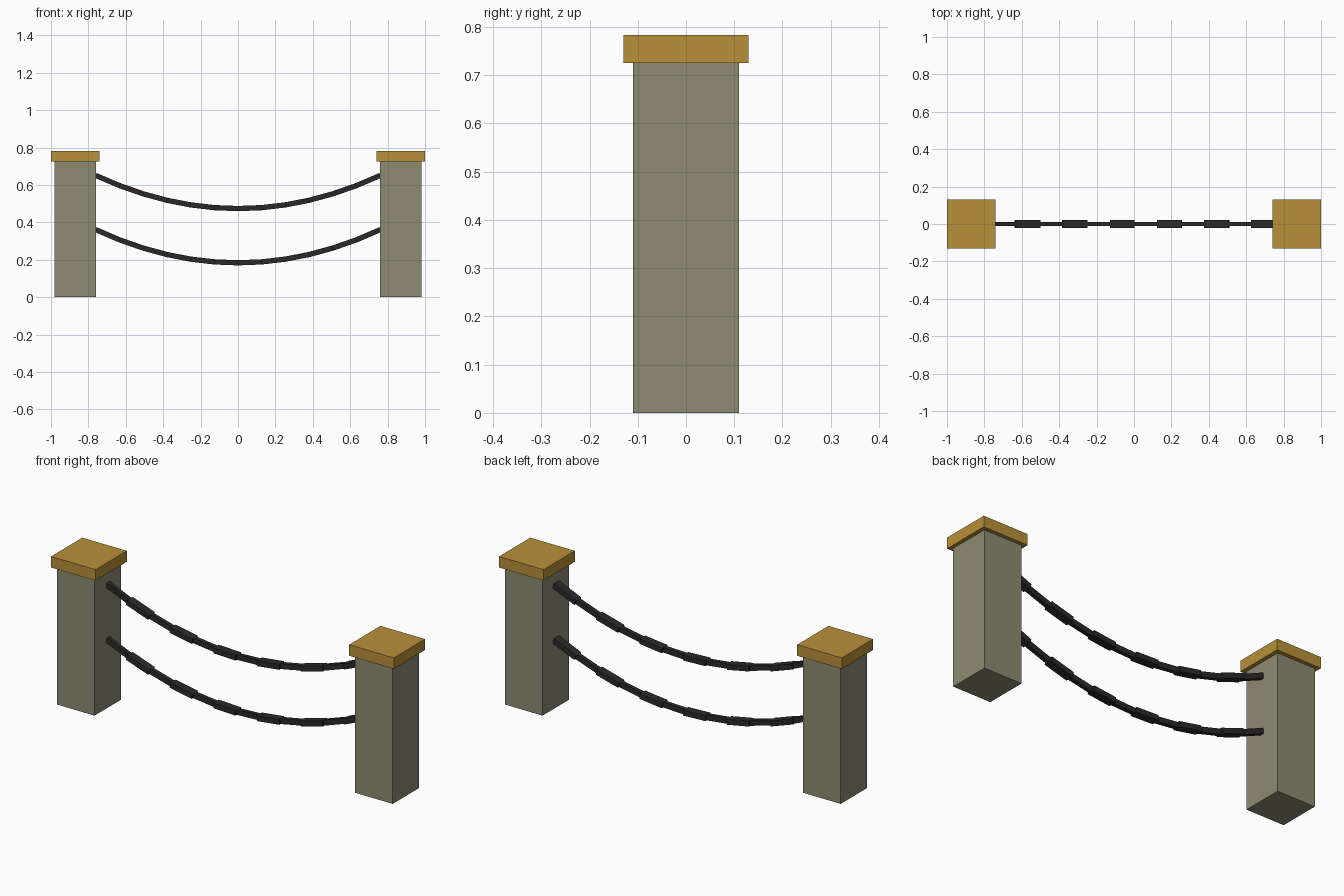
import bpy, math

if "Cube" in bpy.data.objects:
    bpy.data.objects.remove(bpy.data.objects["Cube"])

def material(name, rgb):
    m = bpy.data.materials.new(name)
    m.diffuse_color = (*rgb, 1)
    m.use_nodes = True
    m.node_tree.nodes["Principled BSDF"].inputs["Base Color"].default_value = m.diffuse_color
    return m

stone = material("stone", (0.27, 0.255, 0.165))
gold = material("gold", (0.48, 0.28, 0.04))
iron = material("iron", (0.025, 0.022, 0.024))

def box(name, center, size, mat, pitch=0):
    bpy.ops.mesh.primitive_cube_add(size=1, location=center, rotation=(0, pitch, 0))
    ob = bpy.context.object
    ob.name = name
    ob.scale = size
    ob.data.materials.append(mat)
    return ob

# Square posts with overhanging caps
for side, s in (("left", -1), ("right", 1)):
    box(side + "_post", (s * 0.87, 0, 0.3625), (0.22, 0.22, 0.725), stone)
    box(side + "_cap", (s * 0.87, 0, 0.754), (0.26, 0.26, 0.058), gold)

# Two sagging chains, with alternating narrow and wide links
SPAN, SAG, LINKS = 0.76, 0.177, 12

def chain(name, low):
    pts = []
    for i in range(LINKS + 1):
        t = 2 * i / LINKS - 1
        pts.append((t * SPAN, low + SAG * t * t))
    for i in range(LINKS):
        (x0, z0), (x1, z1) = pts[i], pts[i + 1]
        length = math.hypot(x1 - x0, z1 - z0)
        width = 0.044 if i % 2 else 0.022
        box(f"{name}_link_{i + 1}", ((x0 + x1) / 2, 0, (z0 + z1) / 2),
            (length * 1.02, width, 0.028), iron, -math.atan2(z1 - z0, x1 - x0))

chain("upper_chain", 0.474)
chain("lower_chain", 0.184)
